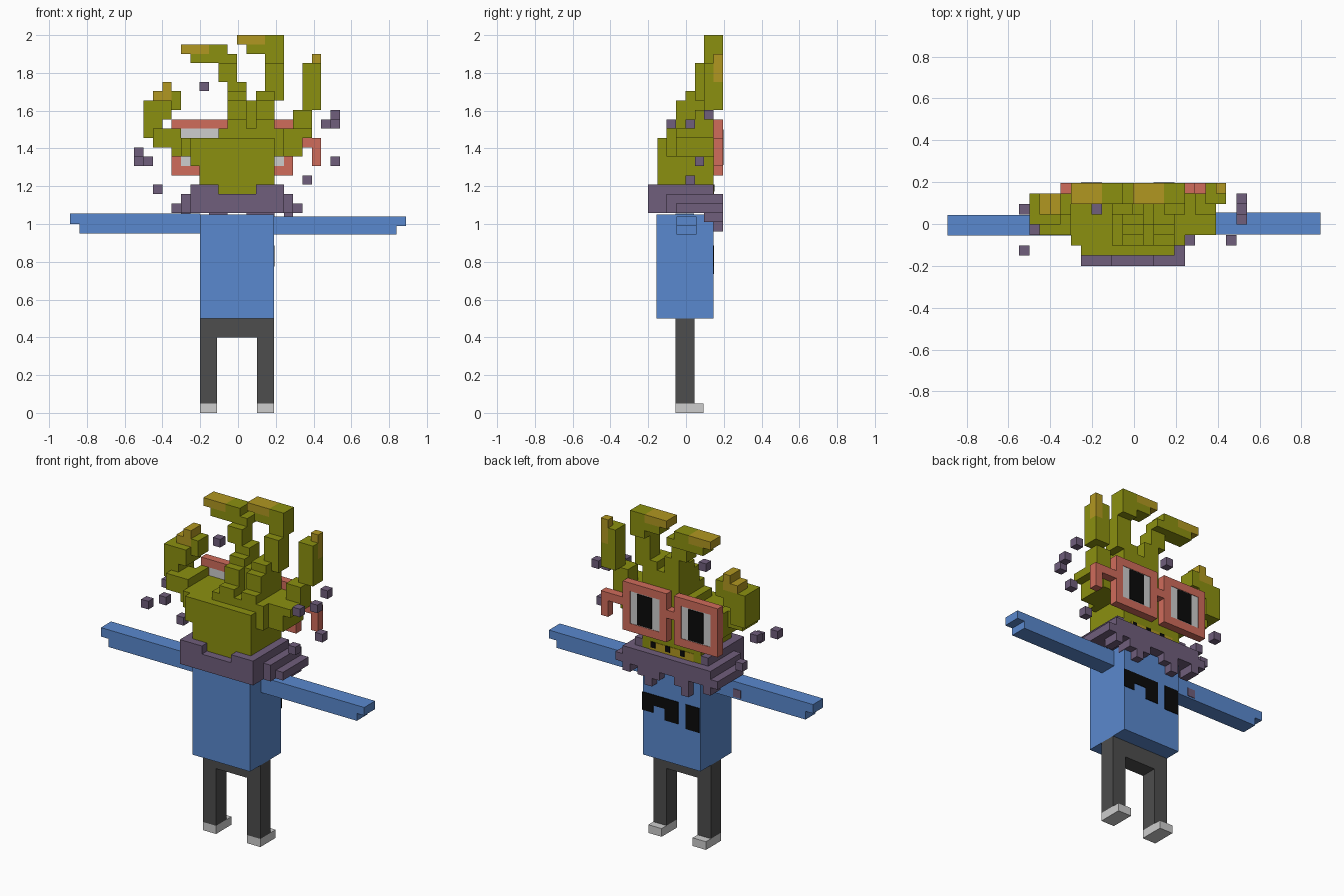
import bpy
import bmesh
from mathutils import Vector

default = bpy.data.objects.get("Cube")
if default:
    bpy.data.objects.remove(default, do_unlink=True)

VOXEL = 0.0495


def material(name, *rgb):
    mat = bpy.data.materials.new(name)
    mat.use_nodes = True
    colour = (*rgb, 1)
    mat.diffuse_color = colour
    mat.node_tree.nodes["Principled BSDF"].inputs["Base Color"].default_value = colour
    return mat


olive = material("olive skin", .26, .28, .005)
tan = material("tan tips", .44, .31, .015)
purple = material("purple scarf", .16, .112, .2)
coral = material("coral frame", .63, .15, .105)
blue = material("blue shirt", .102, .25, .62)
charcoal = material("charcoal trousers", .075, .075, .075)
pale = material("pale grey", .61, .61, .61)
black = material("black", .003, .003, .003)


def build(name, mat, boxes):
    """One object made of boxes given as x, y and z ranges."""
    bm = bmesh.new()
    for x0, x1, y0, y1, z0, z1 in boxes:
        low, high = Vector((x0, y0, z0)), Vector((x1, y1, z1))
        cube = bmesh.ops.create_cube(bm, size=1)["verts"]
        bmesh.ops.scale(bm, vec=high - low, verts=cube)
        bmesh.ops.translate(bm, vec=(low + high) / 2, verts=cube)
    mesh = bpy.data.meshes.new(name)
    bm.to_mesh(mesh)
    bm.free()
    mesh.materials.append(mat)
    obj = bpy.data.objects.new(name, mesh)
    bpy.context.collection.objects.link(obj)
    return obj


def voxels(name, mat, boxes):
    """Boxes on the voxel grid, moved to model units."""
    obj = build(name, mat, boxes)
    obj.scale = (VOXEL, VOXEL, VOXEL)
    obj.location = (-.005, -.003, 2 - 40 * VOXEL)
    return obj


# Body
build("torso", blue, [(-.2, .19, -.155, .145, .5, 1.05)])
build("right_arm", blue, [(-.89, -.2, -.055, .043, 1, 1.055),
                          (-.84, -.2, -.055, .043, .95, 1)])
build("left_arm", blue, [(.19, .89, -.05, .055, .99, 1.04),
                         (.19, .84, -.05, .055, .945, .99)])
build("hips", charcoal, [(-.2, .19, -.055, .045, .4, .5)])
for side, x in (("right", -.2), ("left", .1)):
    build(side + "_leg", charcoal, [(x, x + .09, -.055, .045, .05, .4)])
    build(side + "_shoe", pale, [(x, x + .09, -.055, .093, 0, .05)])

# Shirt print, thin plates on the chest
front, skin = .143, .149
build("shirt_print", black, [
    (-.05, .193, front, skin, .82, .885),
    (.12, .193, front, skin, .775, .82),
    (-.05, .04, front, skin, .75, .82),
    (-.193, -.1, front, skin, .735, .885)])

# Head with stepped sides
voxels("head", olive, [
    (-4, 4, -3, 3, 23, 29),
    (-5, -4, -3, 2, 26, 29),
    (-6, -4, -2, 3, 27, 29),
    (-7, -6, -1, 3, 27, 30),
    (-9, -7, -1, 2, 28, 30),
    (-2, 4, -2, 3, 29, 30),
    (4, 5, -2, 3, 27, 30),
    (5, 7, -1, 3, 27, 30),
    (7, 8, -1, 3, 29, 30)])

# Two ridges climbing the head with a groove between them
ridges = [(1, 2, 0, 3, 30, 33)]
for x in (-1, 2):
    for y, low, high in ((-2, 29, 31), (-1, 31, 33), (0, 33, 34)):
        ridges.append((x, x + 2, y, 3, low, high))
voxels("ridges", olive, ridges)

# Horns and side tentacles
voxels("right_horn", olive, [
    (-1, 1, 1, 3, 34, 35),
    (-2, 0, 1, 3, 35, 37),
    (-5, 0, 2, 4, 37, 38),
    (-3, -1, 2, 4, 38, 39)])
voxels("left_horn", olive, [
    (3, 5, 1, 3, 33, 37),
    (3, 5, 2, 4, 37, 40),
    (1, 3, 2, 4, 38, 39)])
voxels("right_tentacle", olive, [
    (-10, -8, 0, 3, 29, 33),
    (-8, -7, 0, 3, 31, 33),
    (-7, -6, 1, 3, 32, 34)])
voxels("left_tentacle", olive, [
    (6, 8, 1, 3, 30, 32),
    (7, 8, 2, 4, 32, 37),
    (8, 9, 2, 3, 32, 37),
    (8, 9, 3, 4, 32, 35)])
voxels("tips", tan, [
    (-6, -3, 2, 4, 38, 39),
    (0, 3, 2, 4, 39, 40),
    (-9, -7, 1, 3, 33, 34),
    (-8, -7, 1, 3, 34, 35),
    (8, 9, 3, 4, 35, 38)])

# Glasses on the face side
frame = [(-1, 0, 3, 4, 28, 29), (6, 9, 3, 4, 28, 29), (8, 9, 3, 4, 26, 28)]
for side, x in (("right", -7), ("left", 0)):
    frame += [(x, x + 6, 3, 4, z, z + 1) for z in (25, 30)]
    frame += [(i, i + 1, 3, 4, 26, 30) for i in (x, x + 5)]
    voxels(side + "_lens", pale, [(x + 1, x + 5, 3.1, 3.95, 26, 30)])
    voxels(side + "_pupil", black, [(x + 2, x + 4, 3.9, 4.05, 26.1, 29.9)])
voxels("glasses_frame", coral, frame)

# Mouth
voxels("teeth", tan, [(-3, 3, 2.95, 3.06, 23, 24)])
voxels("tooth_gaps", black, [(x + .2, x + .8, 3, 3.12, 23.3, 24) for x in (-2, 0, 2)])

# Scarf ring, layered skirts and drips
scarf = [(-5, 5, -4, 3, 21, 23), (-6, 6, -2, 4, 21, 23), (-7, 7, -1, 4, 21, 22)]
for x0, x1 in ((-5, -2), (2, 5)):
    scarf.append((x0, x1, -4, -3, 23, 24))
for x in (-5, 4):
    scarf.append((x, x + 1, -3, 3, 23, 24))
for x0, x1 in ((-6, -5), (-3, -1), (1, 4), (5, 6)):
    scarf.append((x0, x1, 2, 4, 20, 21))
for x in (-3, 2):
    scarf.append((x, x + 1, 3, 4, 19, 20))
voxels("scarf", purple, scarf)

# Loose floating cubes
spots = [(-4, 1, 34), (-11, 1, 27), (-11, -3, 26), (-10, -1, 26), (-9, 1, 23),
         (9, -2, 30), (10, 0, 30), (10, 2, 31), (10, 1, 26), (7, 0, 24), (-8, 0, 19)]
voxels("floating_cubes", purple,
       [(x, x + 1, y, y + 1, z, z + 1) for x, y, z in spots])
